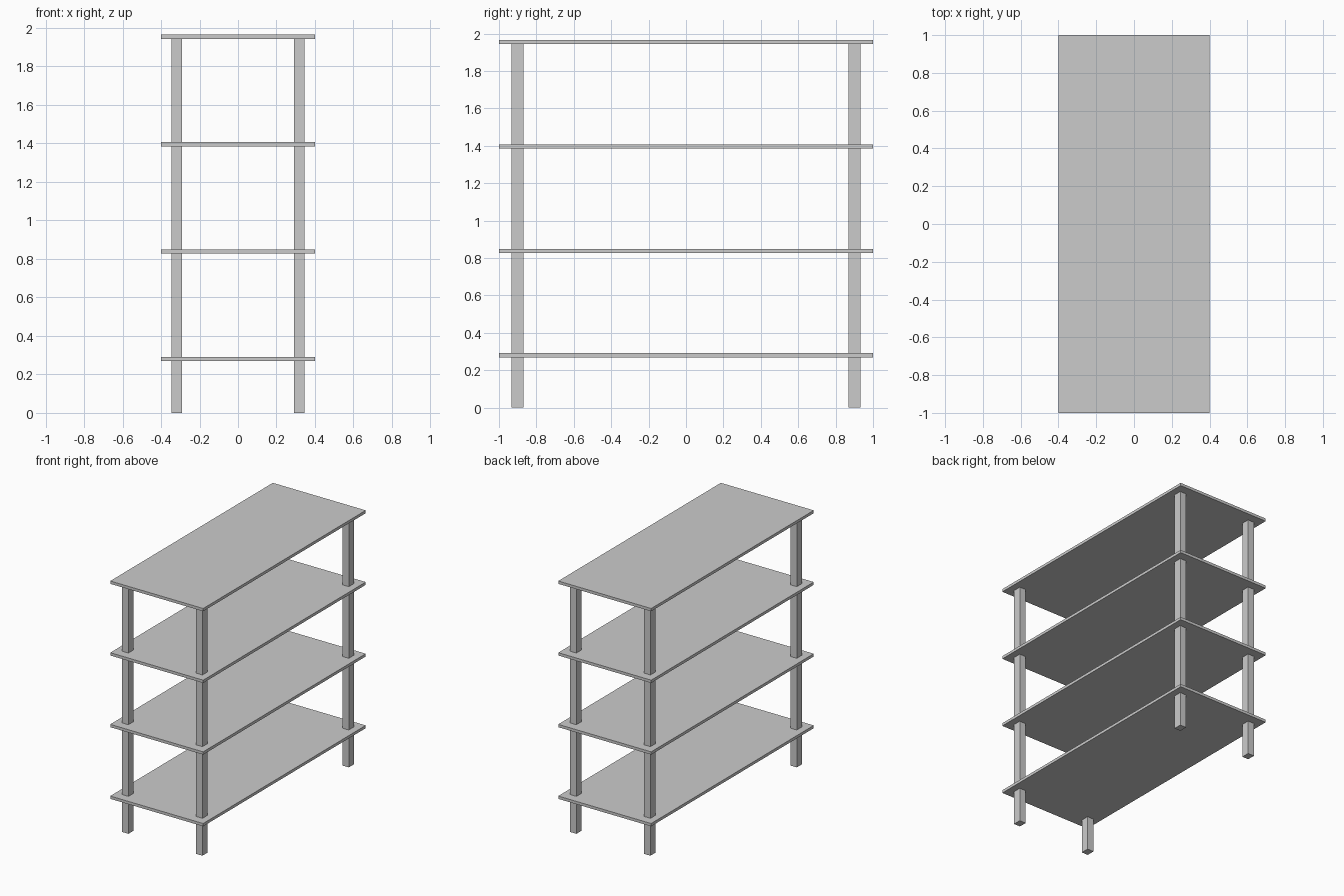
import bpy

if "Cube" in bpy.data.objects:
    bpy.data.objects.remove(bpy.data.objects["Cube"])


def box(name, center, size):
    bpy.ops.mesh.primitive_cube_add(size=1, location=center)
    obj = bpy.context.object
    obj.name = name
    obj.scale = size
    bpy.ops.object.transform_apply(location=False, rotation=False, scale=True)
    return obj


SHELF_T = 0.022
SHELF_Z = [0.28 + 0.558 * i for i in range(4)]

# Four evenly spaced shelves
for i, z in enumerate(SHELF_Z):
    box(f"shelf_{i + 1}", (0, 0, z), (0.8, 2.0, SHELF_T))

# Four corner posts running from the floor to the underside of the top shelf
post_h = SHELF_Z[-1] - SHELF_T / 2
for side, x in (("left", -0.319), ("right", 0.319)):
    for end, y in (("front", -0.9), ("back", 0.9)):
        box(f"{end}_{side}_post", (x, y, post_h / 2), (0.055, 0.064, post_h))
